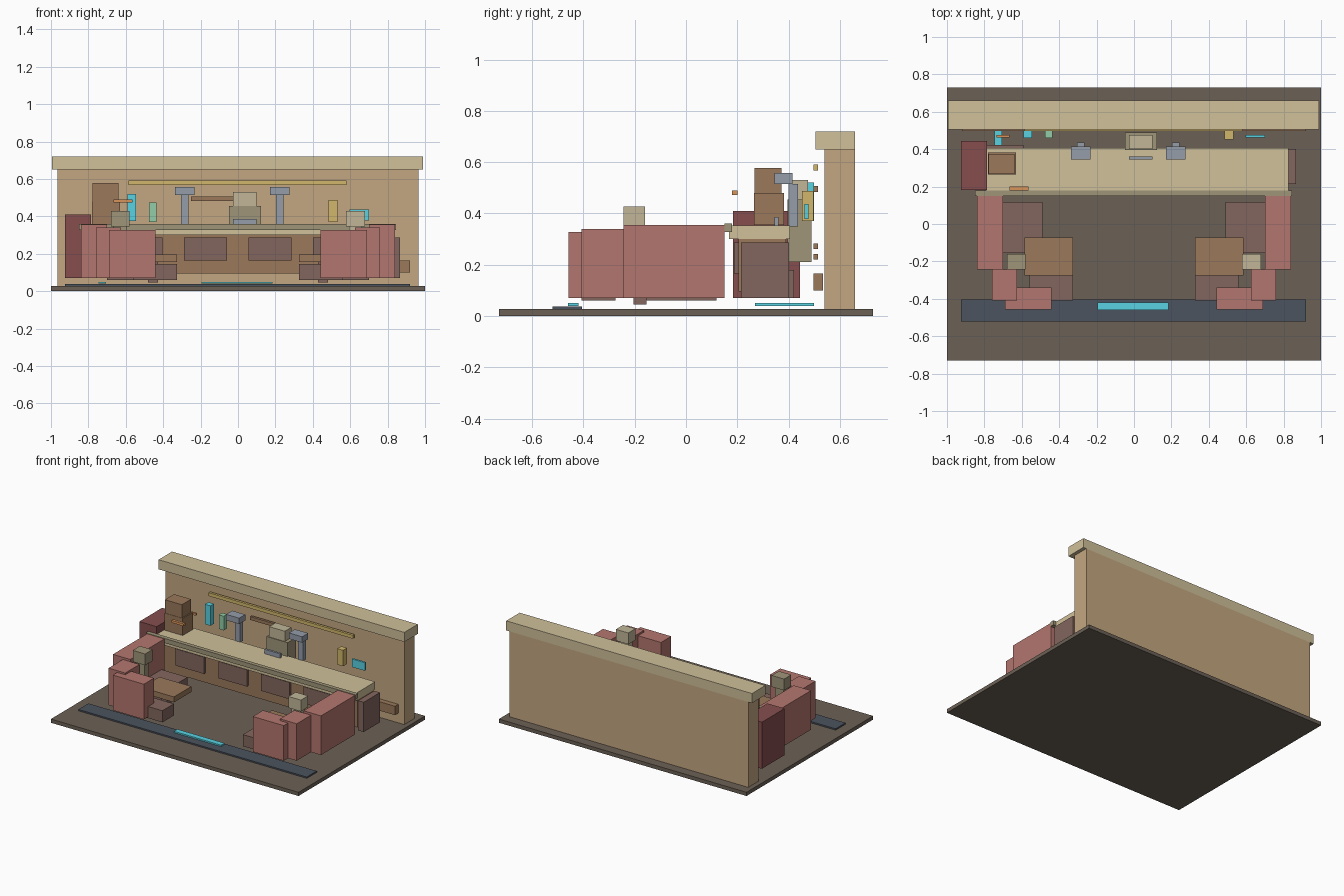
import bpy

if "Cube" in bpy.data.objects:
    bpy.data.objects.remove(bpy.data.objects["Cube"])

COLOURS = {
    "floor": (0.42, 0.38, 0.34), "plaster": (0.76, 0.65, 0.50), "cream": (0.81, 0.75, 0.60),
    "wood": (0.60, 0.47, 0.36), "red": (0.70, 0.46, 0.43), "dark_red": (0.52, 0.31, 0.31),
    "brown": (0.51, 0.40, 0.37), "olive": (0.62, 0.58, 0.47), "bone": (0.75, 0.71, 0.59),
    "steel": (0.58, 0.61, 0.66), "slate": (0.30, 0.33, 0.37), "cyan": (0.35, 0.82, 0.88),
    "green": (0.57, 0.80, 0.65), "yellow": (0.82, 0.71, 0.42), "orange": (0.85, 0.58, 0.36),
}
mats = {}
for key, rgb in COLOURS.items():
    mats[key] = bpy.data.materials.new(key)
    mats[key].diffuse_color = (*[c ** 2.2 for c in rgb], 1)


def box(name, colour, x, y, z):
    """Axis-aligned box from (min, max) ranges."""
    bpy.ops.mesh.primitive_cube_add(size=1, location=[(a + b) / 2 for a, b in (x, y, z)])
    ob = bpy.context.object
    ob.name = name
    ob.scale = [b - a for a, b in (x, y, z)]
    bpy.ops.object.transform_apply(location=False, rotation=False, scale=True)
    ob.data.materials.append(mats[colour])
    return ob


def pair(name, colour, x, y, z):
    """Box on the left and its mirror image on the right."""
    box(name + "_left", colour, x, y, z)
    box(name + "_right", colour, (-x[1], -x[0]), y, z)


# room shell
box("floor", "floor", (-1, 1), (-.73, .73), (0, .027))
box("back_wall", "plaster", (-.965, .965), (.54, .66), (.027, .65))
box("wall_cornice", "cream", (-.995, .99), (.505, .66), (.65, .72))
box("entry_step", "slate", (-.925, .92), (-.52, -.405), (.027, .037))
box("entry_light", "cyan", (-.195, .185), (-.46, -.42), (.04, .05))
box("side_floor_light", "cyan", (-.745, -.705), (.27, .50), (.04, .05))

# wall trim
box("wall_skirting", "wood", (-.92, .92), (.497, .535), (.10, .165))
box("wall_light_strip", "yellow", (-.585, .58), (.497, .515), (.567, .592))
box("upper_shelf", "wood", (-.25, .02), (.497, .515), (.483, .507))
box("middle_shelf", "wood", (-.25, .25), (.497, .515), (.262, .282))
box("lower_shelf", "wood", (-.25, .25), (.497, .515), (.22, .242))

# bar counter
box("counter_body", "wood", (-.785, .82), (.205, .39), (.095, .30))
box("counter_top", "cream", (-.79, .825), (.167, .405), (.30, .354))
box("counter_rail", "olive", (-.85, .845), (.15, .18), (.327, .36))
box("counter_end", "brown", (.82, .865), (.215, .402), (.07, .287))
for i in range(4):
    cx = -.52 + i * .345
    box(f"counter_panel_{i + 1}", "brown", (cx - .115, cx + .115), (.187, .206), (.165, .287))

# corner booth beside the bar
box("corner_booth_back", "dark_red", (-.925, -.785), (.183, .445), (.07, .41))
box("corner_booth_seat", "brown", (-.785, -.59), (.215, .422), (.07, .18))

# mirrored side booths with tables
pair("booth_long_back", "red", (-.84, -.70), (-.243, .15), (.07, .356))
pair("booth_corner_back", "red", (-.76, -.625), (-.408, -.243), (.07, .34))
pair("booth_front_back", "red", (-.69, -.44), (-.458, -.34), (.07, .327))
pair("booth_side_seat", "brown", (-.70, -.49), (-.155, .118), (.06, .145))
pair("booth_front_seat", "brown", (-.56, -.325), (-.408, -.275), (.06, .145))
pair("table_top", "wood", (-.585, -.325), (-.275, -.073), (.155, .195))
pair("table_leg", "brown", (-.48, -.428), (-.205, -.155), (.045, .155))

# seated guests
for side, sx, colour in (("left", -.63, "olive"), ("right", .628, "bone")):
    box(f"guest_body_{side}", colour, (sx - .035, sx + .035), (-.23, -.175), (.145, .345))
    box(f"guest_head_{side}", colour, (sx - .05, sx + .05), (-.243, -.16), (.345, .428))

# standing patron and drink bars
box("patron_body", "wood", (-.78, -.632), (.265, .382), (.355, .48))
box("patron_head", "wood", (-.778, -.64), (.267, .373), (.48, .577))
box("patron_arm_front", "orange", (-.665, -.565), (.18, .20), (.473, .49))
box("patron_arm_back", "orange", (-.735, -.665), (.463, .477), (.415, .43))

# bartender
box("bartender_body", "olive", (-.048, .124), (.395, .49), (.21, .455))
box("bartender_head", "bone", (-.028, .098), (.40, .475), (.446, .53))
box("bartender_tray", "steel", (-.028, .098), (.345, .361), (.354, .386))

# drink taps
for side, tx in (("left", -.285), ("right", .223)):
    box(f"tap_post_{side}", "steel", (tx - .02, tx + .02), (.40, .437), (.35, .515))
    box(f"tap_head_{side}", "steel", (tx - .053, tx + .053), (.345, .415), (.515, .558))

# bottles and screen
box("bottle_blue", "cyan", (-.59, -.545), (.46, .50), (.375, .52))
box("bottle_green", "green", (-.477, -.437), (.46, .50), (.37, .473))
box("bottle_yellow", "yellow", (.485, .532), (.452, .497), (.37, .487))
box("wall_screen", "cyan", (.595, .70), (.463, .477), (.378, .437))

for m in bpy.data.materials:
    if m.users and not m.is_grease_pencil:
        m.use_nodes = True
        m.node_tree.nodes["Principled BSDF"].inputs["Base Color"].default_value = m.diffuse_color
